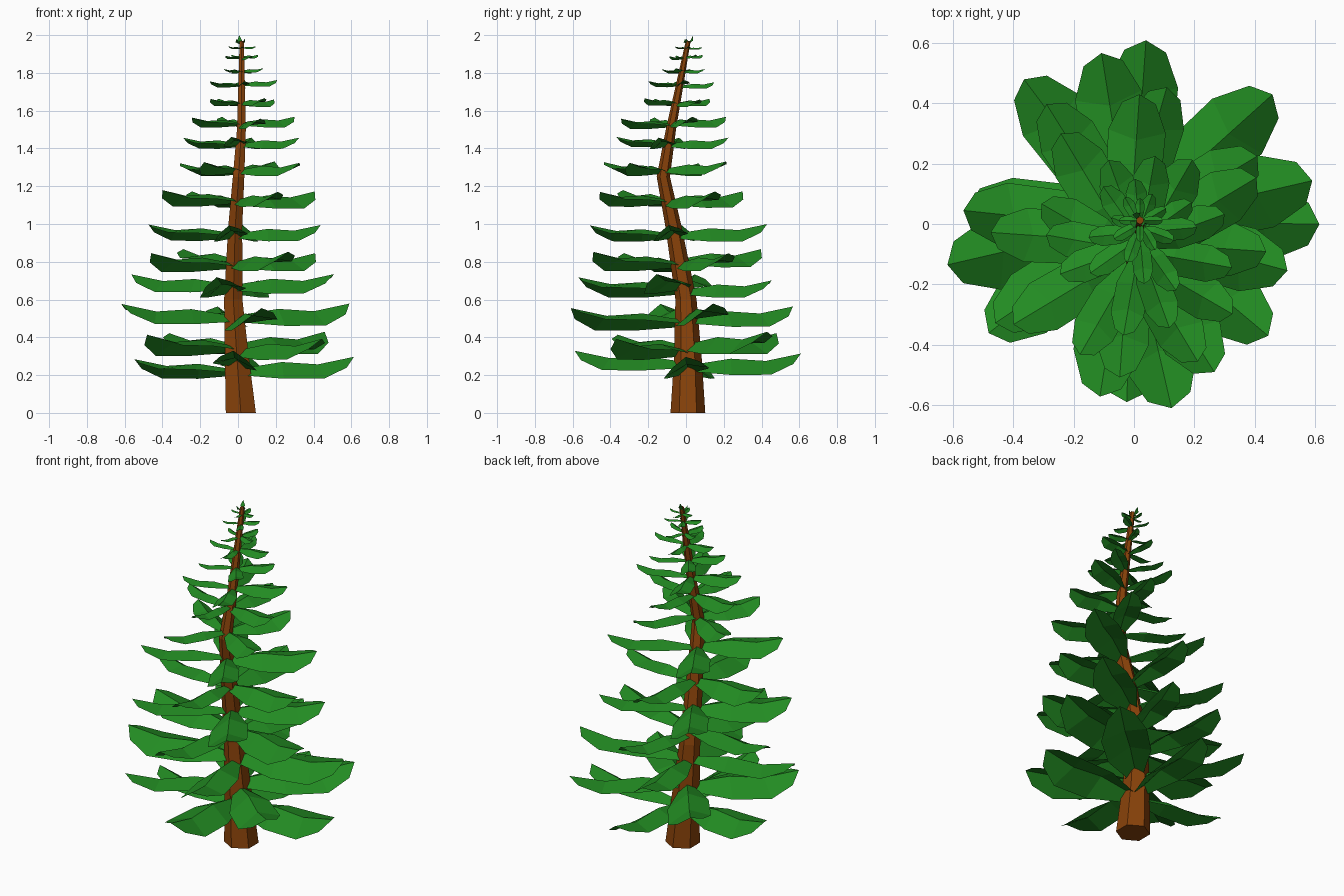
import bpy, bmesh, math, random
from mathutils import Vector

if "Cube" in bpy.data.objects:
    bpy.data.objects.remove(bpy.data.objects["Cube"])

random.seed(4)


def material(name, color):
    m = bpy.data.materials.new(name)
    m.diffuse_color = (*color, 1)
    m.use_nodes = True
    m.node_tree.nodes["Principled BSDF"].inputs["Base Color"].default_value = m.diffuse_color
    return m


bark = material("bark", (0.25, 0.055, 0.003))
green = material("needles", (0.016, 0.258, 0.016))


def make_object(name, bm, mat):
    me = bpy.data.meshes.new(name)
    bm.to_mesh(me)
    bm.free()
    me.materials.append(mat)
    ob = bpy.data.objects.new(name, me)
    bpy.context.collection.objects.link(ob)
    return ob


# Trunk: bent, tapered six-sided tube (x, y, z, radius)
PATH = [(0.015, 0.01, 0, 0.092), (-0.005, 0.01, 0.28, 0.074),
        (-0.025, 0.0, 0.6, 0.056), (-0.015, -0.065, 0.98, 0.043),
        (0.003, -0.12, 1.25, 0.035), (0.018, -0.08, 1.5, 0.027),
        (0.02, 0.012, 1.97, 0.013)]
bm = bmesh.new()
rings = []
for x, y, z, r in PATH:
    rings.append([bm.verts.new((x + r * math.sin(k * math.pi / 3),
                                y - r * math.cos(k * math.pi / 3), z)) for k in range(6)])
for a, b in zip(rings, rings[1:]):
    for k in range(6):
        j = (k + 1) % 6
        bm.faces.new((a[k], a[j], b[j], b[k]))
bm.faces.new(rings[0][::-1])
bm.faces.new(rings[-1])
make_object("trunk", bm, bark)


def trunk_center(z):
    for a, b in zip(PATH, PATH[1:]):
        if z <= b[2]:
            t = (z - a[2]) / (b[2] - a[2])
            return a[0] + t * (b[0] - a[0]), a[1] + t * (b[1] - a[1])
    return PATH[-1][:2]


# Bough: folded leaf with raised ridge, upturned tip and a slight roll
# rows: ridge distance, ridge height, edge distance, edge half width, edge height
ROWS = [(0.03, 0.09, 0.05, 0.065, 0.045), (0.38, 0.145, 0.40, 0.185, 0.045),
        (0.69, 0.125, 0.75, 0.195, 0.05), (1.0, 0.19, 0.94, 0.115, 0.125)]


def add_bough(bm, degrees, length, z, roll=0.045):
    cx, cy = trunk_center(z + 0.04)
    origin = Vector((cx, cy, z))
    a = math.radians(degrees)
    out = Vector((math.cos(a), math.sin(a), 0))
    side = Vector((-out.y, out.x, 0))
    lift = Vector((0, 0, 1))

    def vert(d, w, h):
        return bm.verts.new(origin + length * (out * d + side * w + lift * (h + roll * w / 0.19)))

    strips = [(vert(ed, -ew, eh), vert(rd, 0, rh), vert(ed, ew, eh))
              for rd, rh, ed, ew, eh in ROWS]
    for s, t in zip(strips, strips[1:]):
        for k in range(2):
            bm.faces.new((s[k], t[k], t[k + 1], s[k + 1]))


# Big lower whorls: each bough as angle, length, base height (and roll if unusual)
LOWER = [
    [(-1, 0.615, 0.18), (86, 0.60, 0.20), (175, 0.55, 0.18), (268, 0.60, 0.215, -0.03)],
    [(42, 0.63, 0.31), (127, 0.59, 0.31), (218, 0.60, 0.30), (320, 0.59, 0.28)],
    [(13, 0.625, 0.46), (99, 0.57, 0.455), (193, 0.615, 0.46, -0.03), (283, 0.63, 0.435)],
    [(-15, 0.55, 0.63), (74, 0.48, 0.61), (174, 0.545, 0.63, -0.03), (261, 0.57, 0.61)],
    [(31, 0.50, 0.75), (122, 0.51, 0.77), (214, 0.53, 0.745), (302, 0.54, 0.75)]]
for i, boughs in enumerate(LOWER):
    bm = bmesh.new()
    for b in boughs:
        add_bough(bm, *b)
    make_object(f"lower_whorl_{i + 1}", bm, green)

# Upper whorls: base height, turn in degrees, four lengths
UPPER = [
    (0.91, -4, 0.455, 0.49, 0.46, 0.45), (1.085, 31, 0.48, 0.46, 0.46, 0.42),
    (1.255, 60, 0.375, 0.36, 0.37, 0.37), (1.40, -10, 0.315, 0.32, 0.31, 0.285),
    (1.505, 20, 0.30, 0.30, 0.28, 0.29), (1.62, 35, 0.21, 0.21, 0.20, 0.21),
    (1.72, 5, 0.19, 0.18, 0.17, 0.17), (1.80, -20, 0.12, 0.12, 0.10, 0.12),
    (1.87, 30, 0.10, 0.10, 0.10, 0.10), (1.92, 0, 0.075, 0.075, 0.07, 0.07)]
for i, (z, turn, *lengths) in enumerate(UPPER):
    bm = bmesh.new()
    for k, length in enumerate(lengths):
        add_bough(bm, turn + 90 * k, length, z + random.uniform(-0.005, 0.008))
    make_object(f"upper_whorl_{i + 1}", bm, green)

# Tip: small upright sprig leaves
bm = bmesh.new()
for k in range(3):
    a = math.radians(100 + 120 * k)
    d = Vector((math.cos(a), math.sin(a), 0)) * 0.022
    s = Vector((-d.y, d.x, 0)) * 0.6
    c = Vector((0.012, 0.012, 1.95))
    up = Vector((0, 0, 0.05 if k == 0 else 0.03))
    bm.faces.new([bm.verts.new(p) for p in
                  (c, c + d + s + up * 0.4, c + d * 1.2 + up, c + d - s + up * 0.4)])
make_object("top_sprig", bm, green)
